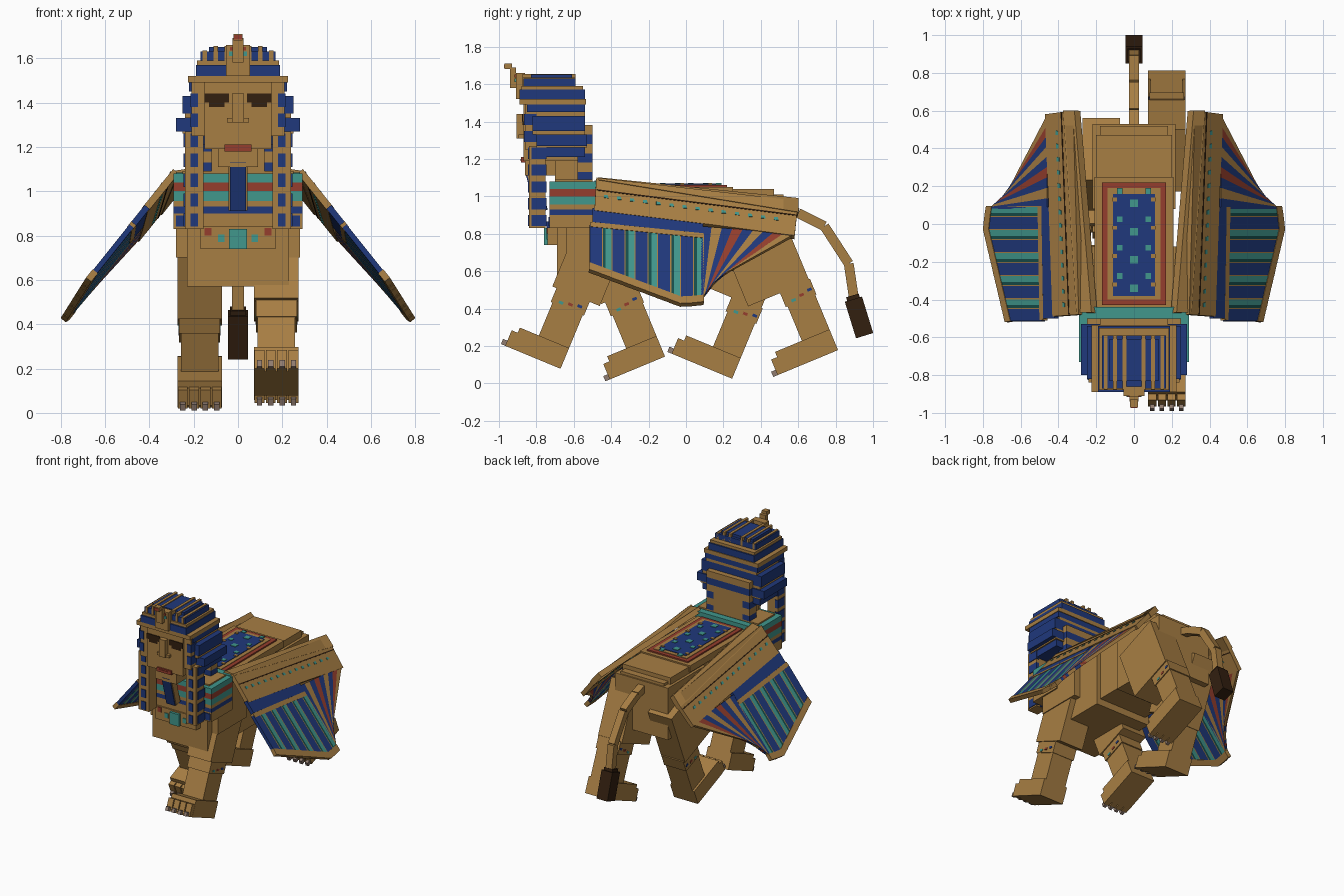
import bpy, bmesh, math
from mathutils import Matrix, Vector

if bpy.data.objects.get("Cube"):
    bpy.data.objects.remove(bpy.data.objects["Cube"])

COLORS = {
    "sandstone": (.39, .21, .057), "royal_blue": (.014, .04, .2),
    "teal": (.052, .31, .265), "deep_teal": (.008, .075, .07),
    "brick_red": (.3, .048, .026), "dark_brown": (.032, .014, .005),
    "claw_grey": (.28, .2, .16),
}
NAMES = list(COLORS)
SAND, BLUE, TEAL, DEEP, RED, DARK, CLAW = range(len(NAMES))
MATERIALS = []
for label, rgb in COLORS.items():
    m = bpy.data.materials.new(label)
    m.use_nodes = True
    m.diffuse_color = (*rgb, 1)
    bsdf = m.node_tree.nodes["Principled BSDF"]
    bsdf.inputs["Base Color"].default_value = (*rgb, 1)
    bsdf.inputs["Roughness"].default_value = .9
    MATERIALS.append(m)


def wing_point(x, y):
    """Point on the sloping wing plane, in hundredths."""
    return Vector((x, y, min(109, 109 - 1.25 * (x - 28)) - .08 * (y + 48)))


class Part:
    """Collects flat-coloured solids, measured in hundredths, into one object."""

    def __init__(self, name, mirror=False):
        self.name, self.mirror, self.bm = name, mirror, bmesh.new()

    def prism(self, color, lower, upper):
        a = [self.bm.verts.new(p) for p in lower]
        b = [self.bm.verts.new(p) for p in upper]
        faces = [self.bm.faces.new(a[::-1]), self.bm.faces.new(b)]
        for i in range(len(a)):
            j = (i + 1) % len(a)
            faces.append(self.bm.faces.new((a[i], a[j], b[j], b[i])))
        for f in faces:
            f.material_index = color

    def box(self, color, x, y, z):
        ring = [(x[0], y[0]), (x[1], y[0]), (x[1], y[1]), (x[0], y[1])]
        self.prism(color, [(*p, z[0]) for p in ring], [(*p, z[1]) for p in ring])

    def mid(self, color, half, y, z):
        self.box(color, (-half, half), y, z)

    def pair(self, color, x, y, z):
        self.box(color, x, y, z)
        self.box(color, (-x[1], -x[0]), y, z)

    def slab(self, color, outline, thick=1.2):
        n = Vector((1.25, .08, 1)).normalized() * thick
        pts = [wing_point(*p) for p in outline]
        self.prism(color, [p - n for p in pts], [p + n for p in pts])

    def finish(self, matrix=Matrix()):
        if self.mirror:
            copy = bmesh.ops.duplicate(self.bm, geom=self.bm.verts[:] + self.bm.faces[:])
            for v in copy["geom"]:
                if isinstance(v, bmesh.types.BMVert):
                    v.co.x *= -1
        bmesh.ops.recalc_face_normals(self.bm, faces=self.bm.faces)
        self.bm.transform(Matrix.Scale(.01, 4) @ matrix)
        mesh = bpy.data.meshes.new(self.name)
        self.bm.to_mesh(mesh)
        self.bm.free()
        for m in MATERIALS:
            mesh.materials.append(m)
        bpy.context.collection.objects.link(bpy.data.objects.new(self.name, mesh))


# Torso
p = Part("torso")
p.mid(SAND, 23, (-69, -12), (57, 102))
p.mid(SAND, 20, (-14, 20), (62, 101))
p.mid(SAND, 22, (8, 53), (60, 99))
p.mid(SAND, 18, (-50, 52), (98, 101))
p.mid(SAND, 20, (15, 47), (99, 104))
p.pair(SAND, (18, 28), (-64, -30), (70, 104))
p.finish()

# Saddle blanket with nested borders and a dotted middle
p = Part("saddle_blanket")
p.mid(SAND, 21, (-46, 25), (100, 105))
p.mid(RED, 17, (-43, 22), (104, 106))
p.mid(SAND, 14, (-40, 19), (105, 106.4))
p.mid(BLUE, 11, (-38, 16), (106, 106.8))
for i in range(4):
    y = -34 + 15 * i
    p.mid(TEAL, 2, (y - 2, y + 2), (106, 107.2))
    p.pair(TEAL, (6, 9), (y + 5, y + 8), (106, 107.2))
    p.pair(SAND, (9, 11.5), (y + 1, y + 3), (106, 107.2))
p.finish()


# Legs: thigh, shin, ankle band and a paw with four toes
def leg(name, side, pivot, angle, thigh, shin, paw, sole):
    p = Part(name)
    p.box(SAND, (-10, 10), thigh, (-34, 8))
    p.box(SAND, (-8.5, 8.5), shin, (sole + 6, -30))
    p.box(SAND, (-9.2, 9.2), (shin[0] - 1, shin[1] + .7), (-42, -33))
    for i, c in enumerate((TEAL, RED, BLUE)):
        y = shin[0] + 3 + 5 * i
        p.pair(c, (9, 9.5), (y, y + 2.5), (-41 + i, -39.5 + i))
    p.box(SAND, (-10, 10), (paw[0] + 5, paw[1]), (sole, sole + 12))
    for i in range(4):
        x = -7.6 + 5.1 * i
        p.box(SAND, (x - 2.2, x + 2.2), (paw[0] + 1.5, paw[0] + 6), (sole, sole + 9))
        p.box(CLAW, (x - 1.2, x + 1.2), (paw[0] - 1, paw[0] + 2), (sole, sole + 3))
    place = Matrix.Translation((17.3 * side, pivot, 78.5))
    p.finish(place @ Matrix.Rotation(math.radians(angle), 4, "X"))


SWING = 22.5
for side, label, swing in ((1, "left", -SWING), (-1, "right", SWING)):
    leg(label + "_front_leg", side, -47, swing, (-12.4, 15), (-9, 8.5), (-25, 8.5), -73)
    leg(label + "_hind_leg", side, 34.5, -swing, (-15.5, 20), (4, 20), (-16.5, 20), -74)

# Tail: jointed links ending in a dark tuft
p = Part("tail")
path = [(50, 94), (60, 91), (74, 84), (87, 64), (90, 44)]


def link(color, start, end, w, t):
    a, b = Vector((0, *start)), Vector((0, *end))
    side = (b - a).normalized().cross(Vector((1, 0, 0))) * t
    wide = Vector((w, 0, 0))
    rings = [[c - wide - side, c + wide - side, c + wide + side, c - wide + side]
             for c in (a, b)]
    p.prism(color, *rings)


for a, b in zip(path, path[1:]):
    link(SAND, a, b, 2.6, 2.6)
link(DARK, (89.5, 45), (95.5, 25.5), 4.5, 4.8)
link(DARK, (89, 47), (91, 40), 3.5, 3.5)
p.finish()

# Wings: arm, covert band, striped panel and a rear fan of wedges
p = Part("wings", mirror=True)
p.slab(SAND, [(21, -47), (29, -47), (36, 60), (30, 60)], 2)
p.slab(SAND, [(28, -48), (42, -49), (44, 10), (46, 58), (31, 60)], 1.6)
p.slab(DARK, [(33, -48), (33.5, -48), (37.5, 59), (37, 59)], 1.8)
for i in range(14):
    y = -44 + 7 * i
    x = 37 + .04 * y
    p.slab(TEAL, [(x, y), (x + 1.2, y), (x + 1.2, y + 2.5), (x, y + 2)], 1.9)
p.slab(BLUE, [(41, -50), (47, -50), (48, 9), (42, 9)], 1.4)
p.slab(SAND, [(47, -51), (49, -51), (50, 9), (48, 9)], 1.4)


def edge(y):
    return 67 + 12 * (y + 53) / 51 if y < -2 else 79 - .15 * (y + 2)


start, step = -51.5, 12.2
for i in range(5):
    for c, lo, hi in ((BLUE, 0, 6.4), (SAND, 6.4, 7), (DEEP, 7, 8.5),
                      (TEAL, 8.5, 11.6), (SAND, 11.6, step)):
        a, b = start + step * i + lo, start + step * i + hi
        p.slab(c, [(48, a), (edge(a) - 3, a), (edge(b) - 3, b), (48, b)])
        p.slab(SAND, [(edge(a) - 3, a), (edge(a), a - .5), (edge(b), b), (edge(b) - 3, b)], 1.5)
fan = (BLUE, SAND, BLUE, RED, BLUE, SAND, BLUE, RED, SAND)
for i, c in enumerate(fan):
    a, b = 8 + 50 * i / len(fan), 8 + 50 * (i + 1) / len(fan)
    p.slab(c, [(45, a), (76 - 1.2 * i, 8 + 1.1 * i), (74.8 - 1.2 * i, 9.1 + 1.1 * i), (45, b)])
p.finish()

# Broad banded collar with a hanging pendant
p = Part("collar")
for c, lo, hi in ((SAND, 83, 90), (BLUE, 90, 93), (SAND, 93, 95.5),
                  (TEAL, 95.5, 100), (RED, 100, 104), (TEAL, 104, 108)):
    p.mid(c, 29, (-73, -48), (lo, hi))
p.mid(TEAL, 28, (-49, -44), (102, 108.5))
p.mid(SAND, 25, (-70, -50), (107, 109))
p.mid(SAND, 17, (-74, -66), (74, 84))
p.mid(TEAL, 4, (-76, -68), (74, 83))
for i, c in enumerate((TEAL, RED, BLUE)):
    x = 6 + 6 * i
    p.pair(c, (x, x + 3), (-74.6, -70), (77 + 3 * i, 80.5 + 3 * i))
p.pair(BLUE, (23, 28), (-73.6, -70), (84, 89))
p.finish()

# Head: neck, face and painted features
p = Part("face")
p.mid(SAND, 12, (-70, -50), (100, 126))
p.mid(SAND, 15, (-87, -56), (119, 150))
p.mid(SAND, 9, (-86, -60), (111, 120))
p.pair(DARK, (4, 15), (-87.6, -84), (140, 144))
p.pair(DARK, (6, 13), (-87.5, -84), (138, 140))
p.mid(SAND, 2.6, (-90.5, -85), (131, 144))
p.mid(SAND, 5, (-89.5, -85), (131, 133))
p.mid(RED, 6, (-88.2, -84), (118, 121))
p.mid(RED, 4, (-88.6, -84), (119, 120))
p.pair(SAND, (14, 19), (-84, -76), (130, 140))
p.finish()

# Slanted ceremonial beard
p = Part("beard")
for c, w, t in ((SAND, 4.2, 2.5), (BLUE, 3.6, 3.2)):
    link(c, (-83, 114), (-77, 92), w, t)
p.finish()

# Striped headdress: stacked bands, narrowing toward the crown
p = Part("headdress")
for c, w, front, back, lo, hi in (
        (BLUE, 24, -80, -54, 121, 126), (SAND, 25, -80, -53, 126, 127),
        (BLUE, 28, -80, -53, 127, 133), (SAND, 24, -82, -54, 133, 135),
        (BLUE, 25, -82, -54, 135, 143), (SAND, 21, -84, -54, 143, 145),
        (BLUE, 22, -85, -54, 145, 149), (SAND, 22.5, -89, -53.5, 149, 152),
        (BLUE, 19, -89, -54, 152, 157), (SAND, 18.5, -88, -55, 157, 159),
        (BLUE, 17, -87, -59, 159, 163), (BLUE, 13, -83, -61, 163, 165)):
    p.mid(c, w, (front, back), (lo, hi))
for x in (4, 9, 14):
    top = 165.5 if x < 12 else 163.5
    p.pair(SAND, (x, x + 2), (-87.5, -59), (159, top))
for i in range(6):
    z = 108 + 5 * i
    p.mid(SAND if i % 2 else BLUE, 18, (-58, -50), (z, z + 5))
p.finish()

# Front lappets with blue markings
p = Part("lappets", mirror=True)
p.box(SAND, (15.5, 24), (-84, -75), (83, 127))
p.box(SAND, (15, 21), (-86, -78), (125, 149))
for i in range(7):
    z = 84 + 9 * i
    p.box(BLUE, (18, 21.5), (-86.6 if z > 124 else -84.6, -80), (z, z + 6))
    if z < 124:
        p.box(BLUE, (22, 24.5), (-82.5, -74.5), (z, z + 6))
p.finish()

# Rearing serpent on the brow
p = Part("brow_serpent")
p.mid(SAND, 5.5, (-91, -86), (152, 166))
p.mid(TEAL, 4, (-91.6, -88), (161, 163))
p.mid(RED, 3.5, (-91.6, -88), (163.5, 165))
p.mid(SAND, 2.5, (-94, -91), (158, 169))
p.mid(SAND, 2, (-97, -93), (168, 171))
p.mid(RED, 1.8, (-97.3, -96), (168.5, 170.5))
p.finish()
